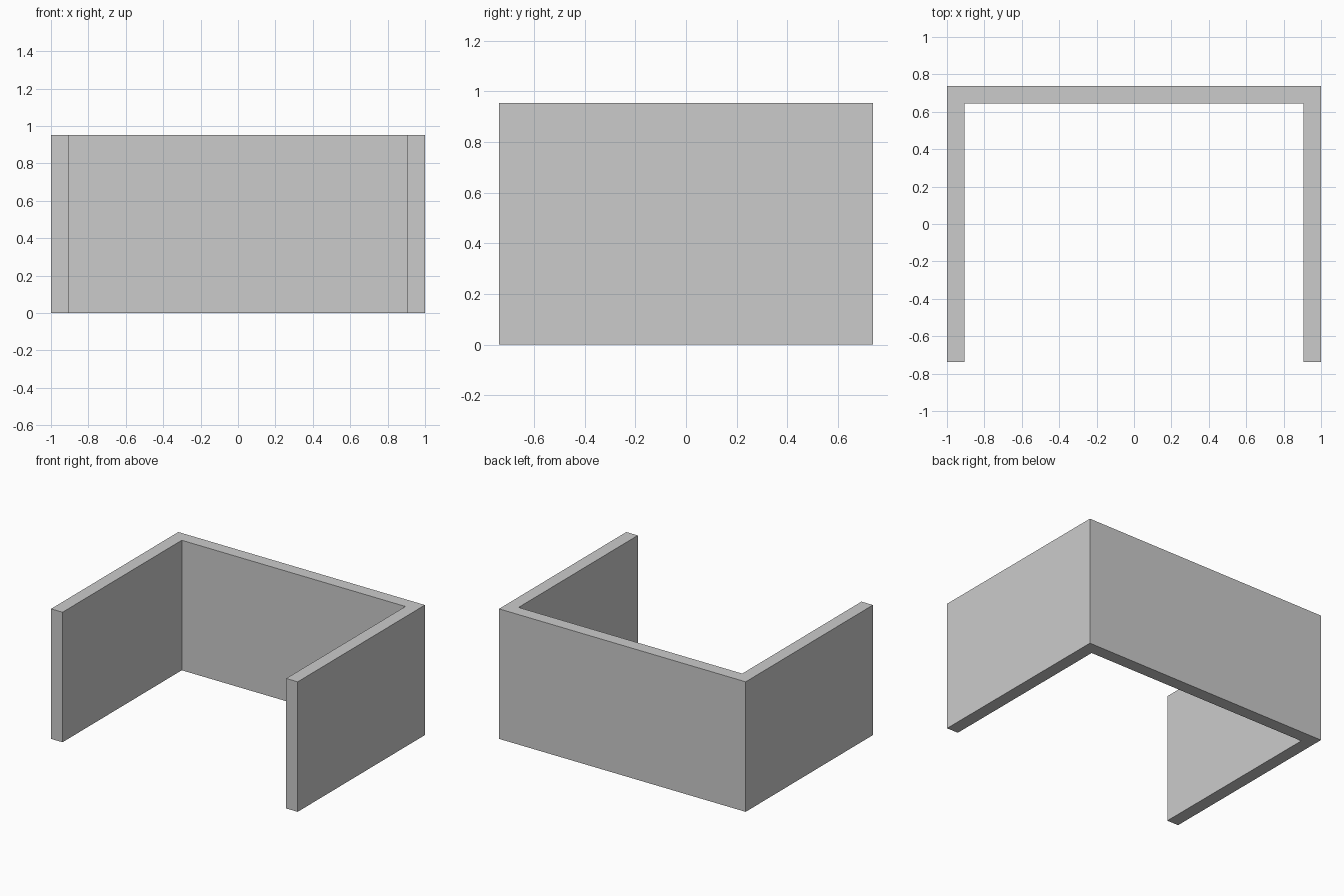
import bpy, bmesh

if "Cube" in bpy.data.objects:
    bpy.data.objects.remove(bpy.data.objects["Cube"])

W, D, H, T = 1.0, 0.737, 0.953, 0.093  # half width, half depth, height, wall thickness

# U-shaped wall: plan outline extruded upward
outline = [(-W, -D), (-W + T, -D), (-W + T, D - T), (W - T, D - T),
           (W - T, -D), (W, -D), (W, D), (-W, D)]
bm = bmesh.new()
base = bm.faces.new([bm.verts.new((x, y, 0)) for x, y in outline])
top = bmesh.ops.extrude_face_region(bm, geom=[base], use_keep_orig=True)["geom"]
bmesh.ops.translate(bm, vec=(0, 0, H),
                    verts=[g for g in top if isinstance(g, bmesh.types.BMVert)])
bmesh.ops.recalc_face_normals(bm, faces=bm.faces[:])

mesh = bpy.data.meshes.new("u_shaped_wall")
bm.to_mesh(mesh)
bm.free()
wall = bpy.data.objects.new("u_shaped_wall", mesh)
bpy.context.collection.objects.link(wall)
